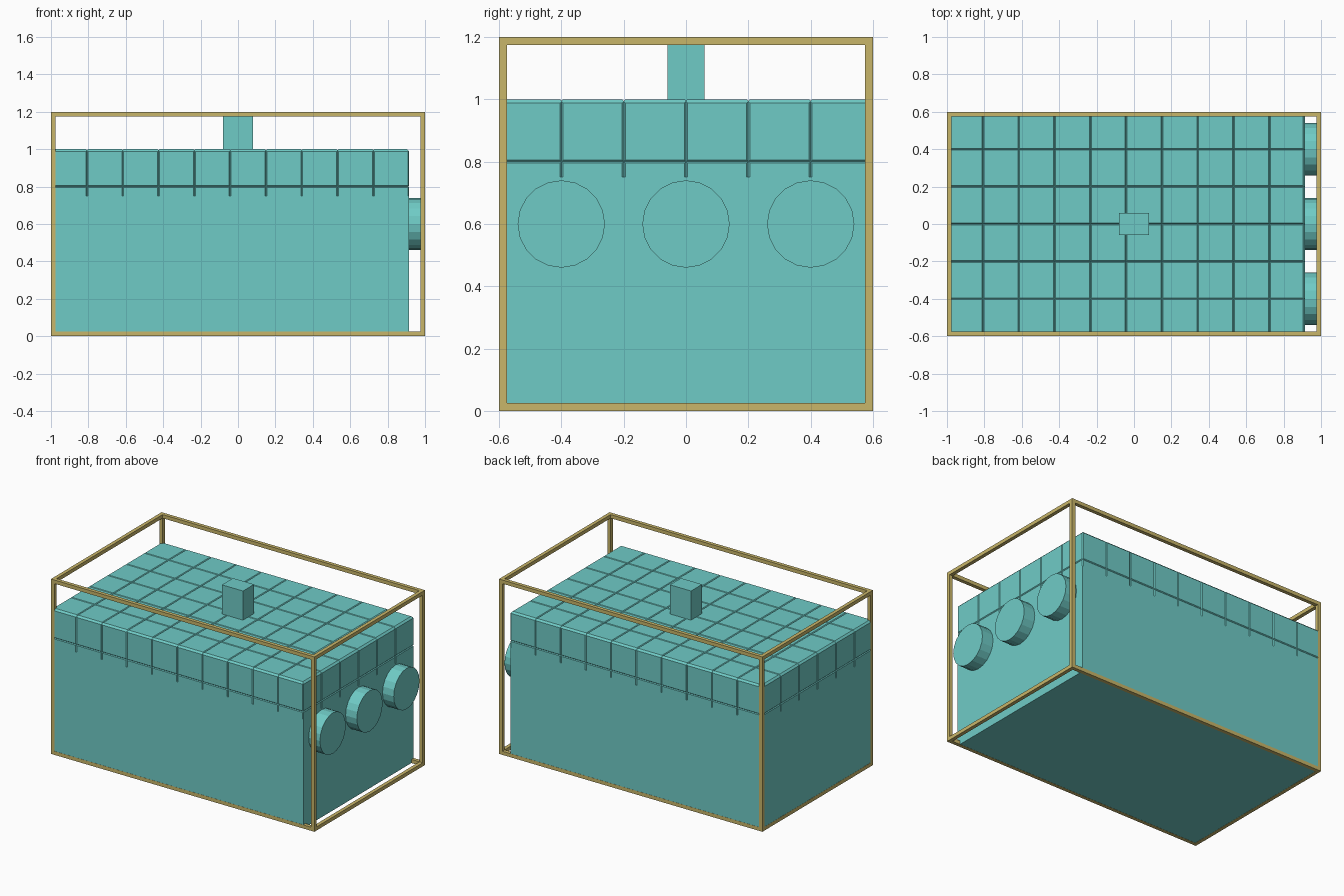
import bpy, bmesh
from mathutils import Matrix, Vector

if "Cube" in bpy.data.objects:
    bpy.data.objects.remove(bpy.data.objects["Cube"])


def material(name, rgb):
    m = bpy.data.materials.new(name)
    m.diffuse_color = (*rgb, 1)
    m.use_nodes = True
    m.node_tree.nodes["Principled BSDF"].inputs["Base Color"].default_value = m.diffuse_color
    return m


TEAL = material("teal", (0.159, 0.597, 0.565))
GOLD = material("gold", (0.584, 0.468, 0.144))


def finish(name, bm, mat):
    me = bpy.data.meshes.new(name)
    bm.to_mesh(me)
    bm.free()
    me.materials.append(mat)
    ob = bpy.data.objects.new(name, me)
    bpy.context.collection.objects.link(ob)
    return ob


def add_box(bm, lo, hi):
    lo, hi = Vector(lo), Vector(hi)
    bmesh.ops.create_cube(bm, size=1, matrix=Matrix.Translation((lo + hi) / 2) @ Matrix.Diagonal((*(hi - lo), 1)))


def add_rod(bm, a, b, r, sides=4):
    a, b = Vector(a), Vector(b)
    rot = (b - a).to_track_quat('Z', 'Y').to_matrix().to_4x4()
    bmesh.ops.create_cone(bm, cap_ends=True, segments=sides, radius1=r, radius2=r,
                          depth=(b - a).length, matrix=Matrix.Translation((a + b) / 2) @ rot)


X0, X1, Y, TOP, SEAM, LOW = -0.999, 0.915, 0.599, 1.0, 0.8, 0.75
NX, NY, G, E = 10, 6, 0.005, 0.012   # cell counts, groove and edge cut sizes

# Main tank block
bm = bmesh.new()
add_box(bm, (X0, -Y, 0.001), (X1, Y, TOP))
body = finish("tank_body", bm, TEAL)

# Diamond rods that cut the panel seams and chamfer the edges
bm = bmesh.new()
M = 0.05
for i in range(NX + 1):
    x = X0 + (X1 - X0) * i / NX
    r = E if i in (0, NX) else G
    add_rod(bm, (x, -Y - M, TOP), (x, Y + M, TOP), r)
    for y in (-Y, Y):
        add_rod(bm, (x, y, LOW), (x, y, TOP + M), G)
for j in range(NY + 1):
    y = -Y + 2 * Y * j / NY
    r = E if j in (0, NY) else G
    add_rod(bm, (X0 - M, y, TOP), (X1 + M, y, TOP), r)
    if 0 < j < NY:
        for x in (X0, X1):
            add_rod(bm, (x, y, LOW), (x, y, TOP + M), G)
for y in (-Y, Y):
    add_rod(bm, (X0 - M, y, SEAM), (X1 + M, y, SEAM), G)
for x in (X0, X1):
    add_rod(bm, (x, -Y - M, SEAM), (x, Y + M, SEAM), G)
cutter = finish("seam_cutter", bm, TEAL)
cutter.hide_render = True
cutter.hide_viewport = True
mod = body.modifiers.new("seams", 'BOOLEAN')
mod.operation, mod.solver, mod.object, mod.use_self = 'DIFFERENCE', 'EXACT', cutter, True

# Small block on the roof
bm = bmesh.new()
add_box(bm, (-0.08, -0.06, 0.99), (0.08, 0.06, 1.2))
finish("roof_block", bm, TEAL)

# Round ports on the right end
for k, y in enumerate((-0.4, 0, 0.4)):
    bm = bmesh.new()
    add_rod(bm, (0.91, y, 0.6), (1.0, y, 0.6), 0.14, 20)
    finish(f"round_port_{k + 1}", bm, TEAL)

# Square-bar frame along the twelve edges of the outer box
T = 0.025
bm = bmesh.new()
size = Vector((1, 0.6, 0.6))
for axis in range(3):
    u, v = [a for a in range(3) if a != axis]
    for su in (-1, 1):
        for sv in (-1, 1):
            lo, hi = -size, size.copy()
            if axis == 2:
                lo[2], hi[2] = lo[2] + T, hi[2] - T
            if axis == 1:
                lo[1], hi[1] = lo[1] + T, hi[1] - T
            for a, s in ((u, su), (v, sv)):
                lo[a], hi[a] = (size[a] - T, size[a]) if s > 0 else (-size[a], T - size[a])
            add_box(bm, lo + Vector((0, 0, 0.6)), hi + Vector((0, 0, 0.6)))
finish("outer_frame", bm, GOLD)
